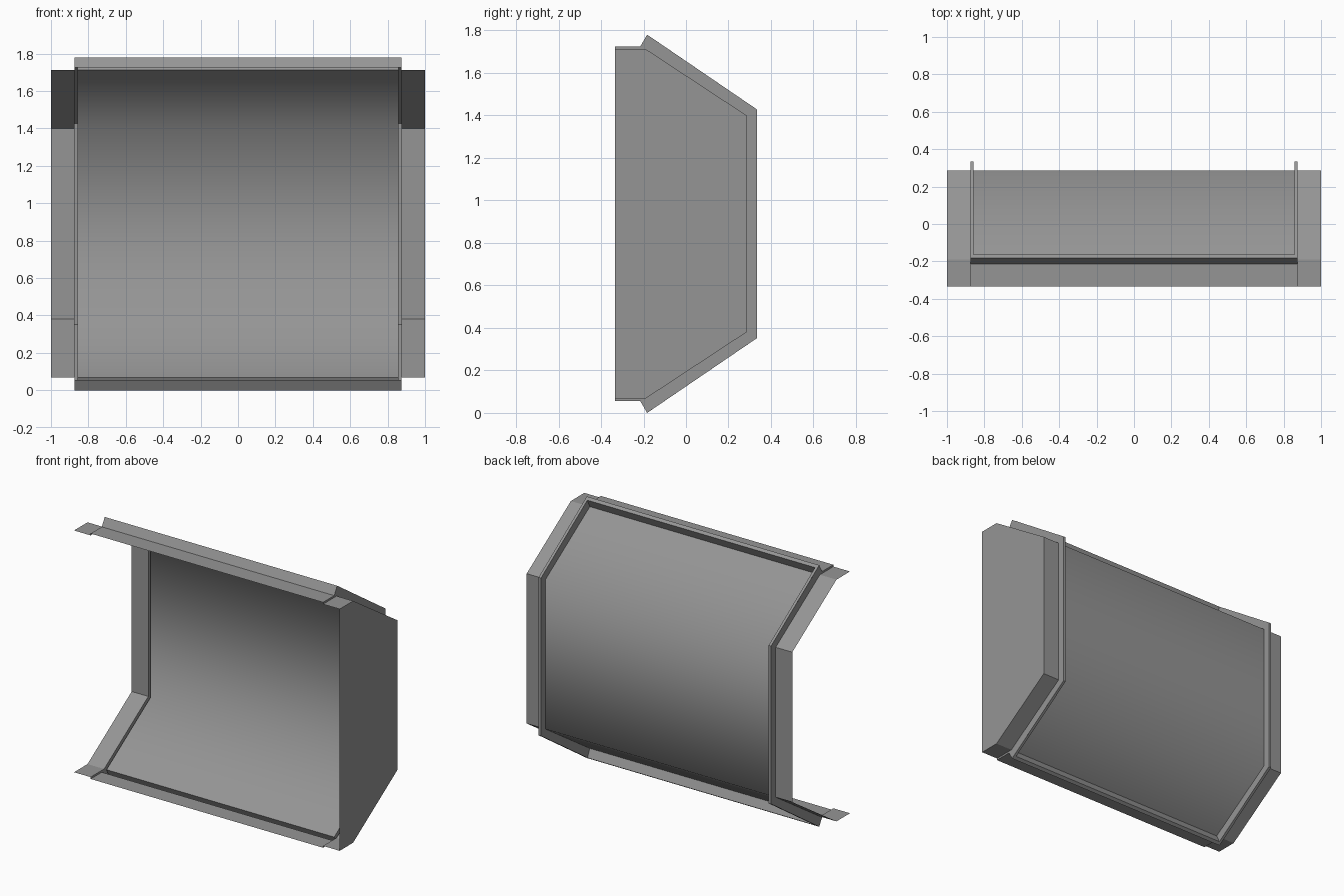
import bpy

cube = bpy.data.objects.get("Cube")
if cube:
    bpy.data.objects.remove(cube, do_unlink=True)

grey = bpy.data.materials.new("sheet grey")
grey.use_nodes = True
COLOUR = (0.3, 0.3, 0.3, 1)
grey.diffuse_color = COLOUR
grey.node_tree.nodes["Principled BSDF"].inputs["Base Color"].default_value = COLOUR

MID = 0.89      # height of the symmetry plane
EDGE = 0.875    # outer side of the raised rim
INNER = 0.857   # inner side of the raised rim


def profile(half):
    """Mirror (y, height above middle) points into a bottom-to-top profile."""
    return [(y, MID - h) for y, h in half] + [(y, MID + h) for y, h in reversed(half)]


def build(name, verts, faces, smooth=False):
    mesh = bpy.data.meshes.new(name)
    mesh.from_pydata(verts, [], faces)
    mesh.materials.append(grey)
    for poly in mesh.polygons:
        poly.use_smooth = smooth
    obj = bpy.data.objects.new(name, mesh)
    bpy.context.collection.objects.link(obj)
    return obj


def ribbon(name, a, b, xa, xb, smooth=False):
    """Sheet between profile a at xa and profile b at xb."""
    n = len(a)
    verts = [(xa, y, z) for y, z in a] + [(xb, y, z) for y, z in b]
    faces = [(i, i + 1, n + i + 1, n + i) for i in range(n - 1)]
    return build(name, verts, faces, smooth)


# Profiles: body, outer rim outline, and rim crest
body = profile([(-0.335, 0.8225), (-0.19, 0.8225), (0.285, 0.51)])
outline = profile([(-0.335, 0.835), (-0.215, 0.835), (-0.183, 0.89), (0.335, 0.5375)])
crest = profile([(-0.163, 0.8765), (0.335, 0.5375)])
sheet = body[1:-1]

# Smooth main sheet
ribbon("main_sheet", sheet, sheet, INNER, -INNER, smooth=True)

# Front flanges with their lips, bottom and top
for name, pts, back in (("bottom", outline[:3], crest[0]),
                        ("top", outline[:-4:-1], crest[-1])):
    base = sheet[0] if name == "bottom" else sheet[-1]
    path = pts + [back]
    ribbon(name + "_flange", path, path, -EDGE, EDGE)
    ribbon(name + "_lip_back", [back, base], [back, base], -INNER, INNER)

# Hollow side rims and side strips
body_matched = [body[i] for i in (0, 1, 1, 2, 3, 4, 4, 5)]
for side, s in (("left", 1), ("right", -1)):
    ribbon(side + "_rim_outer_wall", body_matched, outline, s * EDGE, s * EDGE)
    ribbon(side + "_rim_crest", crest, crest, s * EDGE, s * INNER)
    ribbon(side + "_rim_inner_wall", crest, sheet, s * INNER, s * INNER)
    ribbon(side + "_side_strip", body, body, s, s * EDGE)

# Closed end on the left side only
build("left_end_panel", [(1, y, z) for y, z in body], [tuple(range(len(body)))])
